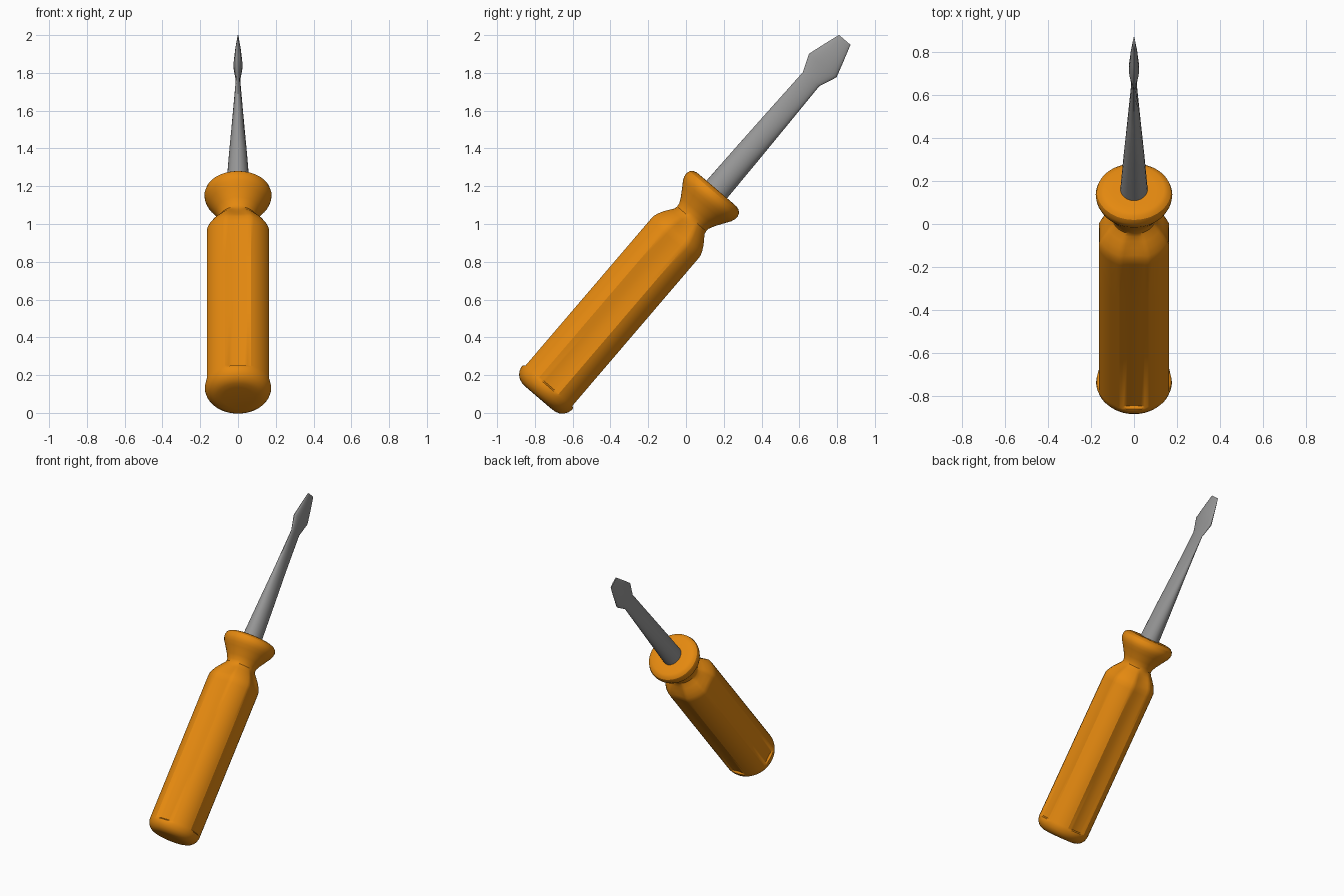
import bpy, bmesh, math

if "Cube" in bpy.data.objects:
    bpy.data.objects.remove(bpy.data.objects["Cube"])

# Tool axis: leans 40.5 degrees from vertical towards +y
DY, DZ = 0.65, 0.76
S0 = -0.645            # sideways offset of the axis in the leaning plane


def place(x, s, t):
    """Axis coordinates (x, sideways s, along t) to world."""
    s += S0
    return (x, DY * t + DZ * s, DZ * t - DY * s)


def material(name, rgb):
    m = bpy.data.materials.new(name)
    m.diffuse_color = (*rgb, 1)
    m.use_nodes = True
    m.node_tree.nodes["Principled BSDF"].inputs["Base Color"].default_value = m.diffuse_color
    return m


def loft(name, rings, mat, angle):
    """Skin a list of closed rings of (x, s, t) points, with capped ends."""
    bm = bmesh.new()
    rows = [[bm.verts.new(place(*p)) for p in ring] for ring in rings]
    n = len(rows[0])
    for a, b in zip(rows, rows[1:]):
        for i in range(n):
            j = (i + 1) % n
            bm.faces.new((a[i], a[j], b[j], b[i]))
    bm.faces.new(rows[0][::-1])
    bm.faces.new(rows[-1])
    bmesh.ops.recalc_face_normals(bm, faces=bm.faces[:])
    me = bpy.data.meshes.new(name)
    bm.to_mesh(me)
    bm.free()
    me.materials.append(mat)
    ob = bpy.data.objects.new(name, me)
    bpy.context.collection.objects.link(ob)
    bpy.context.view_layer.objects.active = ob
    ob.select_set(True)
    bpy.ops.object.shade_smooth_by_angle(angle=math.radians(angle))
    ob.select_set(False)
    return ob


orange = material("orange plastic", (0.78, 0.25, 0.005))
steel = material("grey steel", (0.31, 0.31, 0.31))

# Handle: (t, radius, flute depth)
HANDLE = [
    (-0.447, 0.085, 0), (-0.445, 0.115, 0), (-0.437, 0.138, 0),
    (-0.422, 0.157, 0), (-0.402, 0.170, 0), (-0.380, 0.176, 0),
    (-0.368, 0.177, 0.004), (-0.360, 0.177, 0.019), (0.0, 0.177, 0.020),
    (0.40, 0.177, 0.020), (0.65, 0.177, 0.018), (0.68, 0.176, 0.016),
    (0.705, 0.167, 0.018), (0.735, 0.150, 0.019), (0.765, 0.127, 0.013),
    (0.785, 0.110, 0.006), (0.80, 0.101, 0), (0.82, 0.103, 0),
    (0.85, 0.118, 0), (0.90, 0.150, 0), (0.925, 0.167, 0),
    (0.945, 0.175, 0), (0.965, 0.178, 0), (0.985, 0.172, 0),
    (0.998, 0.158, 0), (1.004, 0.140, 0), (1.005, 0.100, 0),
]
N = 64


def handle_ring(t, r, depth):
    ring = []
    for i in range(N):
        # four shallow flutes, centred on the four axis sides
        off = ((i + 8) % 16 - 8) / 4
        rr = r - depth * max(0, 1 - off * off)
        a = 2 * math.pi * i / N
        ring.append((rr * math.cos(a), rr * math.sin(a), t))
    return ring


loft("handle", [handle_ring(*row) for row in HANDLE], orange, 30)

# Shaft and flat blade: (t, half thickness in x, half width)
BLADE = [(0.98, 0.065, 0.072), (1.25, 0.048, 0.068), (1.50, 0.030, 0.063),
         (1.772, 0.011, 0.057), (1.868, 0.024, 0.096), (1.96, 0.016, 0.068),
         (2.047, 0.004, 0.040)]
M = 24
loft("shaft_and_blade",
     [[(hx * math.cos(2 * math.pi * i / M), hs * math.sin(2 * math.pi * i / M), t)
       for i in range(M)] for t, hx, hs in BLADE], steel, 40)
